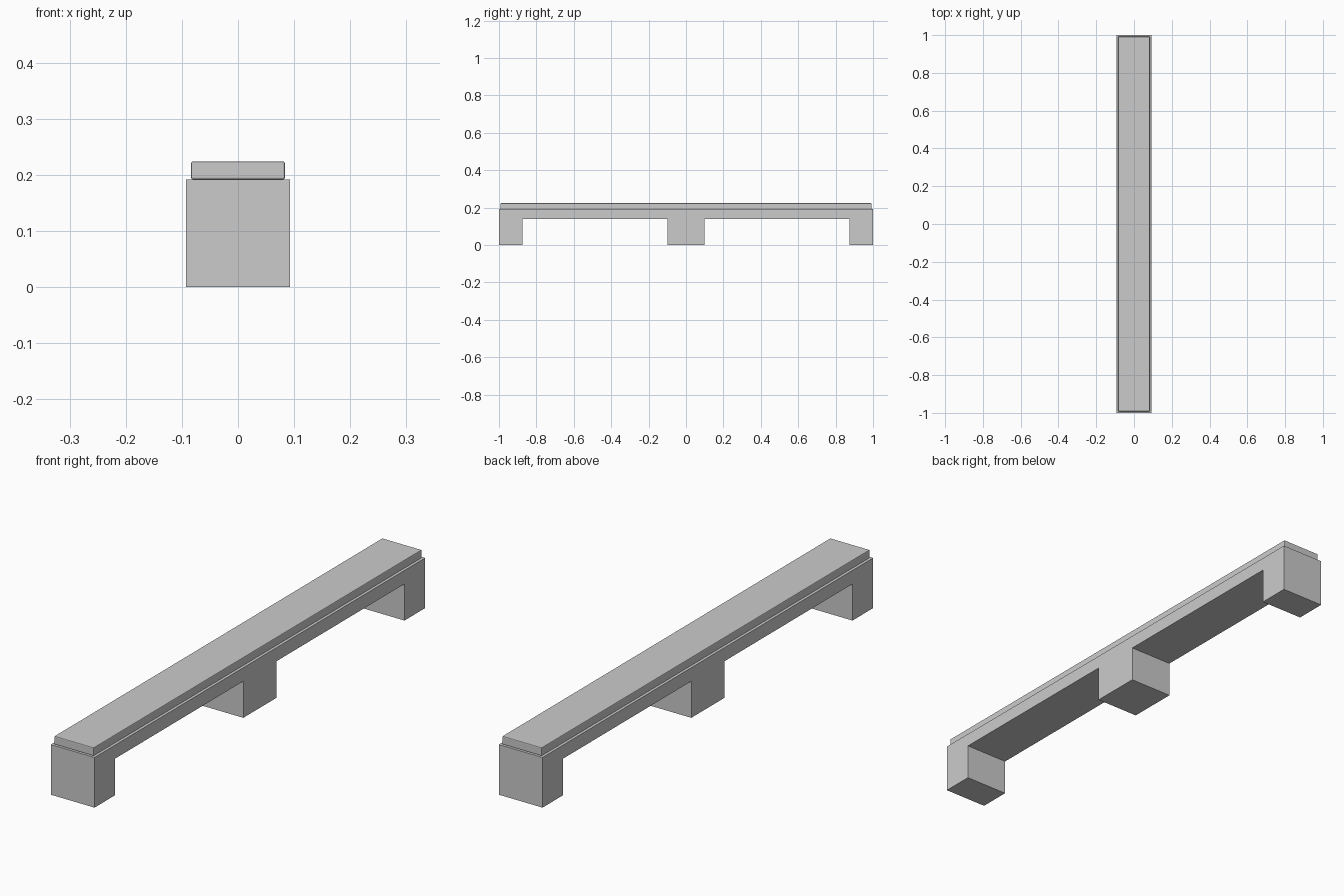
import bpy, bmesh

if "Cube" in bpy.data.objects:
    bpy.data.objects.remove(bpy.data.objects["Cube"])


def add_object(name, bm):
    bmesh.ops.recalc_face_normals(bm, faces=bm.faces)
    mesh = bpy.data.meshes.new(name)
    bm.to_mesh(mesh)
    bm.free()
    obj = bpy.data.objects.new(name, mesh)
    bpy.context.collection.objects.link(obj)
    return obj


# Base: side profile with three feet, extruded across the width
HALF_W, TOP, UNDER = 0.0925, 0.192, 0.14
half = [(0.1, 0), (0.1, UNDER), (0.875, UNDER), (0.875, 0), (1, 0), (1, TOP)]
profile = half + [(-y, z) for y, z in reversed(half)]
bm = bmesh.new()
face = bm.faces.new([bm.verts.new((-HALF_W, y, z)) for y, z in profile])
ext = bmesh.ops.extrude_face_region(bm, geom=[face])
bmesh.ops.translate(bm, vec=(2 * HALF_W, 0, 0),
                    verts=[v for v in ext["geom"] if isinstance(v, bmesh.types.BMVert)])
add_object("bench_base", bm)

# Seat slab: slightly inset, with finely eased edges
bm = bmesh.new()
bmesh.ops.create_cube(bm, size=1)
bmesh.ops.scale(bm, vec=(0.167, 1.984, 0.032), verts=bm.verts)
bmesh.ops.translate(bm, vec=(0, 0, 0.208), verts=bm.verts)
slab = add_object("seat_slab", bm)
bevel = slab.modifiers.new("eased_edges", "BEVEL")
bevel.width = 0.003
bevel.segments = 2
